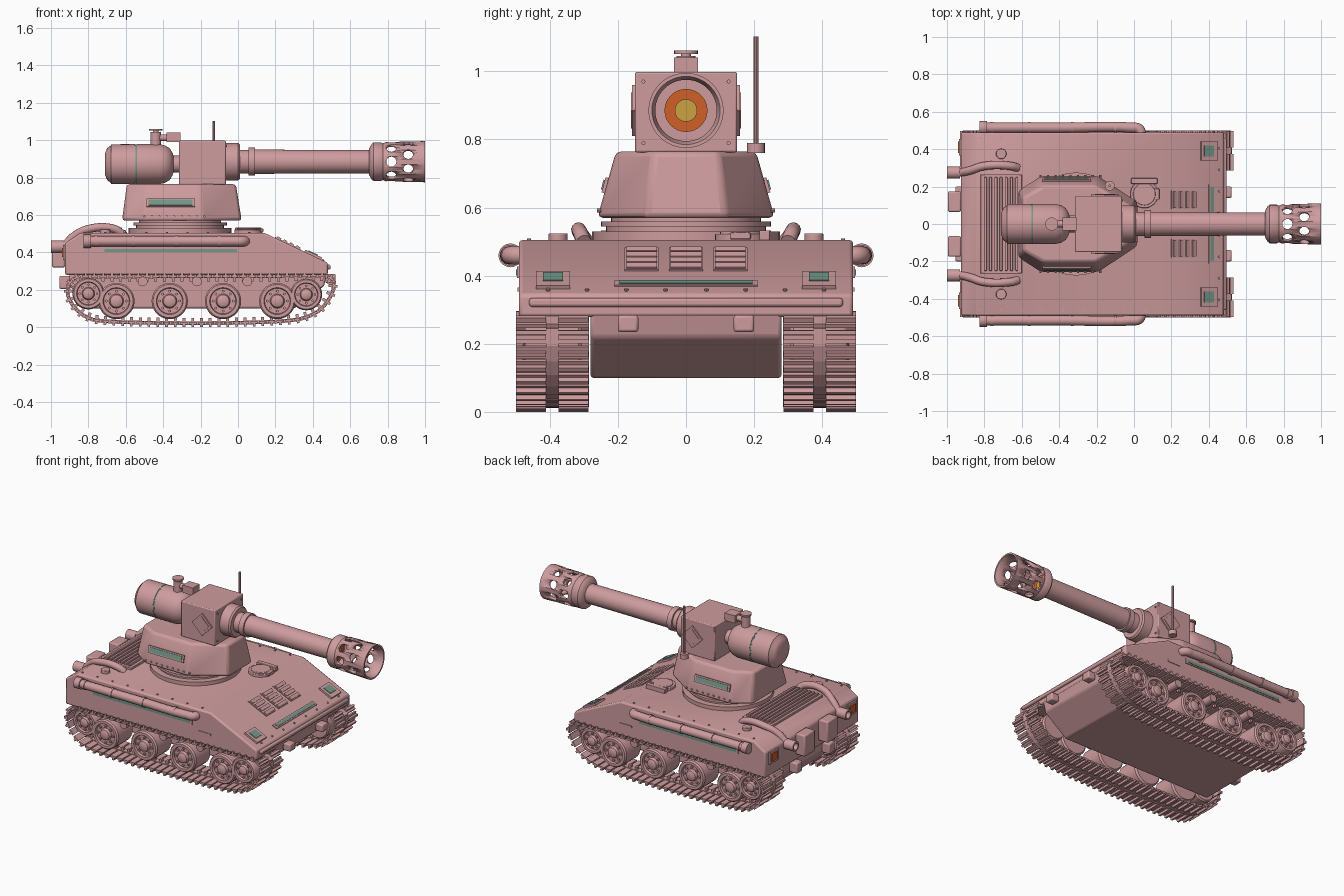
import bpy, bmesh, math
from mathutils import Vector, Matrix, Euler

cube = bpy.data.objects.get("Cube")
if cube:
    bpy.data.objects.remove(cube, do_unlink=True)


def material(name, rgb):
    m = bpy.data.materials.new(name)
    m.use_nodes = True
    m.diffuse_color = (*rgb, 1)
    m.node_tree.nodes["Principled BSDF"].inputs["Base Color"].default_value = (*rgb, 1)
    return m


PINK = material("dusty pink", (0.62, 0.335, 0.345))
GREEN = material("grey green", (0.17, 0.31, 0.25))
ORANGE = material("orange", (0.62, 0.115, 0.02))
YELLOW = material("amber", (0.6, 0.36, 0.06))
X, Y, Z = Vector((1, 0, 0)), Vector((0, 1, 0)), Vector((0, 0, 1))
SIDES = (-1, 1)


def box(bm, c, size, rot=(0, 0, 0)):
    m = Matrix.LocRotScale(Vector(c), Euler(rot), Vector(size))
    bmesh.ops.create_cube(bm, size=1, matrix=m)


def cyl(bm, c, axis, r, depth, seg=20, r2=None):
    m = Matrix.Translation(c) @ Vector(axis).to_track_quat('Z', 'Y').to_matrix().to_4x4()
    bmesh.ops.create_cone(bm, cap_ends=True, segments=seg, radius1=r,
                          radius2=r if r2 is None else r2, depth=depth, matrix=m)


def lathe(bm, c, axis, prof, seg=32):
    """Revolve (distance, radius) pairs around an axis."""
    m = Matrix.Translation(c) @ Vector(axis).to_track_quat('Z', 'Y').to_matrix().to_4x4()
    rings = [[bm.verts.new(m @ Vector((r * math.cos(math.tau * i / seg), r * math.sin(math.tau * i / seg), d)))
              for i in range(seg)] for d, r in prof]
    for a, b in zip(rings, rings[1:]):
        for i in range(seg):
            j = (i + 1) % seg
            bm.faces.new((a[i], a[j], b[j], b[i]))


def loft(bm, lower, upper):
    """Closed solid between two matching polygons."""
    a, b = [[bm.verts.new(p) for p in ring] for ring in (lower, upper)]
    bm.faces.new(a)
    bm.faces.new(b)
    for i in range(len(a)):
        j = (i + 1) % len(a)
        bm.faces.new((a[i], a[j], b[j], b[i]))


def side_prism(bm, prof, half):
    loft(bm, [(x, -half, z) for x, z in prof], [(x, half, z) for x, z in prof])


def finish(name, bm, mat=PINK, bevel=0):
    bmesh.ops.remove_doubles(bm, verts=bm.verts, dist=1e-5)
    bmesh.ops.recalc_face_normals(bm, faces=bm.faces)
    me = bpy.data.meshes.new(name)
    bm.to_mesh(me)
    bm.free()
    me.materials.append(mat)
    ob = bpy.data.objects.new(name, me)
    bpy.context.collection.objects.link(ob)
    for o in bpy.context.selected_objects:
        o.select_set(False)
    ob.select_set(True)
    bpy.context.view_layer.objects.active = ob
    bpy.ops.object.shade_smooth_by_angle(angle=math.radians(35))
    if bevel:
        mod = ob.modifiers.new("bevel", 'BEVEL')
        mod.width, mod.segments, mod.limit_method = bevel, 2, 'ANGLE'
    return ob


def tube(name, paths, r):
    cu = bpy.data.curves.new(name, 'CURVE')
    cu.dimensions, cu.bevel_depth, cu.bevel_resolution, cu.use_fill_caps = '3D', r, 4, True
    for pts in paths:
        sp = cu.splines.new('BEZIER')
        sp.bezier_points.add(len(pts) - 1)
        for bp, p in zip(sp.bezier_points, pts):
            bp.co = p
            bp.handle_left_type = bp.handle_right_type = 'AUTO'
    cu.materials.append(PINK)
    bpy.context.collection.objects.link(bpy.data.objects.new(name, cu))


# Hull: sponson body and lower tub
bm = bmesh.new()
side_prism(bm, [(-.925, .28), (-.925, .45), (-.84, .505), (.14, .505), (.48, .345), (.48, .28)], .49)
finish("upper_hull", bm, bevel=.01)
bm = bmesh.new()
side_prism(bm, [(-.9, .3), (-.9, .22), (-.8, .1), (.3, .1), (.46, .22), (.48, .3)], .28)
finish("lower_hull", bm, bevel=.01)
bm = bmesh.new()
box(bm, (.485, 0, .322), (.02, .92, .026))
for s in SIDES:
    box(bm, (.495, s * .17, .26), (.055, .06, .05))
    box(bm, (-.925, s * .17, .24), (.06, .06, .07))
    box(bm, (-.96, s * .12, .39), (.07, .11, .14))
finish("lip_and_tow_blocks", bm, bevel=.008)

# Sloped front: louvres, slit and headlights
TILT = math.atan2(.16, .34)


def slope(x, y):
    return (x, y, .505 - (x - .14) * .16 / .34)


bm, glass = bmesh.new(), bmesh.new()
for y in (-.13, 0, .13):
    box(bm, slope(.265, y), (.15, .1, .01), (0, TILT, 0))
    for k in range(4):
        box(bm, slope(.215 + k * .034, y), (.022, .09, .026), (0, TILT + .2, 0))
box(bm, slope(.415, 0), (.035, .42, .012), (0, TILT, 0))
box(glass, slope(.415, 0), (.02, .39, .018), (0, TILT, 0))
for s in SIDES:
    box(bm, slope(.4, s * .39), (.1, .1, .024), (0, TILT, 0))
    box(glass, slope(.395, s * .39), (.055, .06, .032), (0, TILT, 0))
finish("louvres_and_frames", bm)

# Side trim strips and tail lights
trim, tail = bmesh.new(), bmesh.new()
for s in SIDES:
    box(trim, (-.36, s * .489, .41), (.74, .012, .034))
    box(glass, (-.36, s * .491, .41), (.71, .014, .018))
    box(trim, (.1, s * .489, .36), (.09, .01, .012))
    box(trim, (-.925, s * .41, .4), (.02, .09, .08))
    box(tail, (-.93, s * .41, .4), (.02, .06, .05))
    # Turret side viewport
    box(trim, (-.36, s * .235, .665), (.26, .014, .046), (s * .27, 0, 0))
    box(glass, (-.36, s * .236, .665), (.235, .02, .03), (s * .27, 0, 0))
finish("trim_frames", trim)
finish("tail_lights", tail, ORANGE)
finish("green_glass", glass, GREEN)

# Deck: engine grille, filler caps, hatch
bm = bmesh.new()
box(bm, (-.71, 0, .508), (.22, .53, .022))
for k in range(7):
    box(bm, (-.795 + k * .028, 0, .523), (.016, .5, .02))
finish("engine_grille", bm, bevel=.003)
bm = bmesh.new()
for s in SIDES:
    cyl(bm, (-.71, s * .375, .512), Z, .028, .025)
cyl(bm, (.055, .16, .512), Z, .075, .022, 32)
cyl(bm, (.055, .16, .522), Z, .06, .016, 32)
box(bm, (.055, .23, .518), (.14, .03, .03))
box(bm, (.12, .16, .518), (.03, .06, .02))
finish("hatch_and_caps", bm, bevel=.003)

# Side stowage tubes
tube("side_tubes", [[(-.8, s * .515, .46), (-.4, s * .515, .46), (-.02, s * .515, .46),
                     (.03, s * .505, .46), (.035, s * .46, .46)] for s in SIDES], .027)
bm = bmesh.new()
for s in SIDES:
    cyl(bm, (-.805, s * .515, .46), X, .035, .04)
    for x in (-.76, -.56, -.33, -.1):
        cyl(bm, (x, s * .515, .46), X, .031, .015)
        box(bm, (x, s * .485, .46), (.015, .04, .04))
finish("tube_bands", bm)

# Exhausts
tube("exhaust_pipes", [[(-.62, s * .3, .5), (-.66, s * .31, .525), (-.8, s * .31, .525),
                        (-.88, s * .285, .485), (-.93, s * .275, .44), (-.97, s * .275, .43)] for s in SIDES], .022)
bm = bmesh.new()
for s in SIDES:
    lathe(bm, (-.93, s * .275, .43), -X, [(0, 0), (0, .033), (.07, .033), (.07, .022), (.02, .022), (.02, 0)], 20)
finish("exhaust_tips", bm)

# Turret ring and turret
bm = bmesh.new()
lathe(bm, (-.31, 0, .5), Z, [(0, 0), (0, .275), (.03, .275), (.03, .235), (.045, .235),
                             (.045, .25), (.06, .25), (.06, .22), (.08, .22), (.08, 0)], 48)
finish("turret_ring", bm)
half = [(.02, .12), (-.19, .26), (-.5, .26), (-.62, .18)]
outline = half + [(x, -y) for x, y in reversed(half)]
bm = bmesh.new()
loft(bm, [(x, y, .57) for x, y in outline], [(x * .91 - .03, y * .79, .765) for x, y in outline])
finish("turret", bm, bevel=.016)

# Gun housing with diamond plates
bm = bmesh.new()
box(bm, (-.19, 0, .88), (.25, .3, .236))
finish("gun_housing", bm, bevel=.006)
bm = bmesh.new()
for s in SIDES:
    for w, y in ((.105, .15), (.075, .153)):
        box(bm, (-.155, s * y, .885), (w, .016, w), (0, math.pi / 4, 0))
finish("diamond_plates", bm)

# Barrel and perforated muzzle
bm = bmesh.new()
lathe(bm, (0, 0, .885), X, [(-.08, 0), (-.08, .1), (0, .1), (.01, .092), (.01, .063), (.055, .063), (.055, .075),
                            (.09, .075), (.09, .065), (.4, .063), (.71, .062), (.71, 0)])
finish("gun_barrel", bm)
bm = bmesh.new()
lathe(bm, (0, 0, .885), X, [(.7, 0), (.7, .07), (.715, .095), (.725, .103), (.765, .103), (.775, .098), (.79, .105),
                            (1, .11), (1, .1), (.97, .09), (.72, .09), (.72, 0)], 48)
muzzle = finish("muzzle", bm)
bm = bmesh.new()
for x, off in ((.82, 0), (.91, .5)):
    for k in range(8):
        a = math.tau * (k + off) / 8
        d = Vector((0, math.cos(a), math.sin(a)))
        cyl(bm, Vector((x, 0, .885)) + d * .11, d, .027, .06, 16)
cutter = finish("hole_cutter", bm)
cutter.hide_render = True
mod = muzzle.modifiers.new("holes", 'BOOLEAN')
mod.operation, mod.object, mod.solver = 'DIFFERENCE', cutter, 'EXACT'
bpy.context.view_layer.objects.active = muzzle
bpy.ops.object.modifier_apply(modifier="holes")
bpy.data.objects.remove(cutter, do_unlink=True)
for name, x, r, mat in (("bore_glow", .725, .063, ORANGE), ("bore_core", .73, .033, YELLOW)):
    bm = bmesh.new()
    cyl(bm, (x, 0, .885), X, r, .012, 32)
    finish(name, bm, mat)

# Rear pressure tank with valve
bm = bmesh.new()
lathe(bm, (-.71, 0, .872), X, [(0, 0), (0, .06), (.01, .085), (.03, .1), (.032, .106), (.16, .107), (.16, .104), (.17, .104),
                               (.17, .107), (.29, .107), (.32, .1), (.345, .085), (.36, .06), (.365, .045), (.41, .045)], 40)
finish("rear_tank", bm)
bm = bmesh.new()
cyl(bm, (-.545, 0, .872), X, .106, .008, 40)
finish("tank_band", bm, GREEN)
bm = bmesh.new()
box(bm, (-.345, 0, 1.015), (.075, .07, .05))
cyl(bm, (-.4, 0, 1.013), X, .018, .09)
cyl(bm, (-.44, 0, 1.01), Z, .028, .07)
cyl(bm, (-.44, 0, 1.045), Z, .014, .03)
cyl(bm, (-.44, 0, 1.056), Z, .035, .01)
finish("valve", bm)
bm = bmesh.new()
cyl(bm, (-.13, .205, .775), Z, .026, .03)
cyl(bm, (-.13, .205, .94), Z, .007, .325, 10)
finish("antenna", bm)

# Wheels, sprockets and return rollers
bm = bmesh.new()
rim = [(-.09, 0), (-.09, .9), (-.08, 1), (.065, 1), (.075, .92), (.075, .74), (.06, .7),
       (.06, .4), (.078, .34), (.085, .2), (.085, 0)]
wheels = [(x, .14, .097) for x in (-.65, -.365, -.08, .21)] + [(-.8, .18, .085), (.365, .175, .085)]
for s in SIDES:
    for x, z, r in wheels:
        lathe(bm, (x, s * .395, z), Y * s, [(d, q * r) for d, q in rim], 28)
        for k in range(8):
            a = math.tau * k / 8
            cyl(bm, (x + math.cos(a) * r * .55, s * .457, z + math.sin(a) * r * .55), Y, r * .08, .02, 6)
    for x in (-.51, -.22, .05):
        cyl(bm, (x, s * .39, .245), Y, .026, .17)
finish("wheels", bm)

# Track links along a smoothed loop
loop = [Vector((x, 0, z)) for x, z in ((-.7, .022), (.24, .022), (.43, .07), (.52, .2), (.5, .28), (.3, .272),
                                       (-.75, .272), (-.89, .27), (-.92, .17), (-.84, .06))]
for _ in range(3):
    loop = [p.lerp(q, t) for p, q in zip(loop, loop[1:] + loop[:1]) for t in (.25, .75)]
segs = list(zip(loop, loop[1:] + loop[:1]))
total, COUNT = sum((q - p).length for p, q in segs), 66
bm = bmesh.new()
for k in range(COUNT):
    d = total * k / COUNT
    for p, q in segs:
        if d <= (q - p).length:
            break
        d -= (q - p).length
    t = (q - p).normalized()
    n = Vector((t.z, 0, -t.x))
    frame = Matrix((t, n.cross(t), n)).transposed().to_4x4()
    for s in SIDES:
        first = len(bm.verts)
        box(bm, (0, 0, 0), (.038, .214, .012))
        box(bm, (0, 0, 0), (.052, .036, .02))
        box(bm, (0, 0, -.016), (.016, .02, .024))
        for side in SIDES:
            box(bm, (0, side * .062, .01), (.014, .088, .022))
        bm.verts.ensure_lookup_table()
        bmesh.ops.transform(bm, matrix=Matrix.Translation(p + t * d + Y * s * .392) @ frame, verts=bm.verts[first:])
finish("tracks", bm)

# Rivets
bm = bmesh.new()
for s in SIDES:
    for k in range(9):
        cyl(bm, (-.5 + k * .04, s * .255, .592), Y, .006, .012, 8)
        cyl(bm, (-.82 + k * .11, s * .46, .506), Z, .006, .008, 8)
    for k in range(4):
        cyl(bm, slope(.455, s * (.06 + k * .115)), (.43, 0, .9), .006, .012, 8)
    for z in (.79, .97):
        cyl(bm, (-.065, s * .125, z), X, .006, .01, 8)
finish("rivets", bm)
